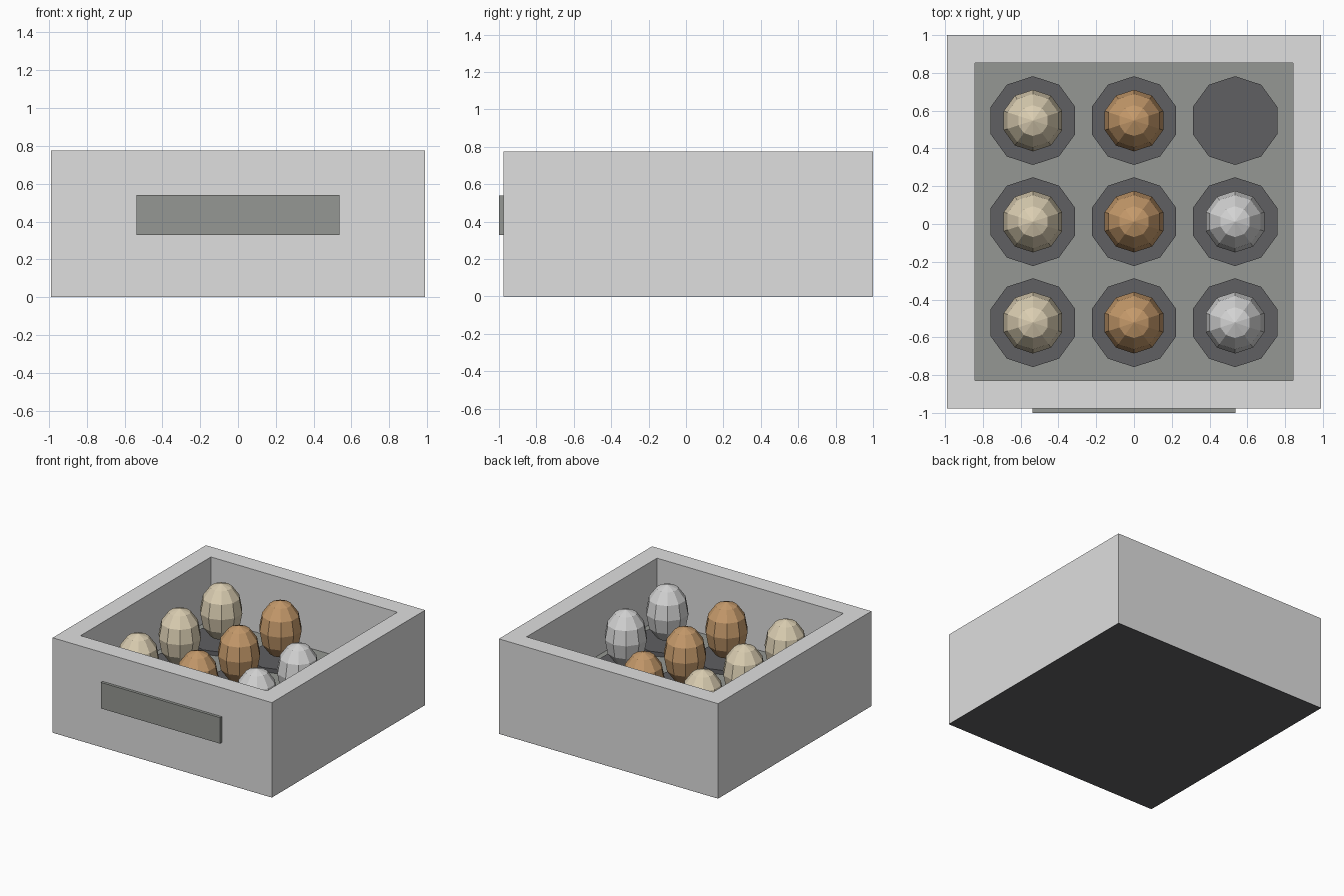
import bpy, bmesh, math

if "Cube" in bpy.data.objects:
    bpy.data.objects.remove(bpy.data.objects["Cube"])


def material(name, rgb):
    """Flat material from display (sRGB) values."""
    m = bpy.data.materials.new(name)
    lin = [((c + 0.055) / 1.055) ** 2.4 for c in rgb]
    m.diffuse_color = (*lin, 1)
    m.use_nodes = True
    m.node_tree.nodes["Principled BSDF"].inputs["Base Color"].default_value = m.diffuse_color
    return m


GREY = material("light_grey", (0.873, 0.873, 0.873))
TRAY = material("greenish_grey", (0.585, 0.595, 0.577))
DARK = material("dark_grey", (0.375, 0.375, 0.385))
CREAM = material("cream", (0.86, 0.81, 0.70))
BROWN = material("brown", (0.775, 0.605, 0.42))
SILVER = material("silver", (0.83, 0.83, 0.83))


def finish(name, bm, mat):
    bmesh.ops.recalc_face_normals(bm, faces=bm.faces)
    mesh = bpy.data.meshes.new(name)
    bm.to_mesh(mesh)
    bm.free()
    mesh.materials.append(mat)
    ob = bpy.data.objects.new(name, mesh)
    bpy.context.collection.objects.link(ob)
    return ob


def box(name, lo, hi, mat):
    bm = bmesh.new()
    bmesh.ops.create_cube(bm, size=1)
    for v in bm.verts:
        v.co = [(a + b) / 2 + c * (b - a) for a, b, c in zip(lo, hi, v.co)]
    return finish(name, bm, mat)


def lathe(name, profile, loc, mat, n=10):
    """Turn (radius, z) points around z, one corner pointing at +y."""
    bm = bmesh.new()
    rings = []
    for r, z in profile:
        count = n if r > 1e-4 else 1
        rings.append([bm.verts.new((loc[0] + r * math.sin(math.tau * i / n),
                                    loc[1] + r * math.cos(math.tau * i / n),
                                    loc[2] + z)) for i in range(count)])
    for a, b in zip(rings, rings[1:]):
        for i in range(n):
            j = (i + 1) % n
            quad = [a[i % len(a)], a[j % len(a)], b[j % len(b)], b[i % len(b)]]
            bm.faces.new(list(dict.fromkeys(quad)))
    for ring in (rings[0], rings[-1]):
        if len(ring) == n:
            bm.faces.new(ring)
    return finish(name, bm, mat)


# Crate: block with the top inset to a rim, then extruded down as a cavity
HEIGHT, FLOOR, CUP_TOP = 0.775, 0.27, 0.305
YC = 0.0125
crate = box("crate", (-0.99, -0.977, 0.002), (0.99, 1.0, HEIGHT), GREY)
bm = bmesh.new()
bm.from_mesh(crate.data)
top = max(bm.faces, key=lambda f: f.calc_center_median().z)
bmesh.ops.inset_region(bm, faces=[top], thickness=0.148, use_even_offset=True)
top = bmesh.ops.extrude_discrete_faces(bm, faces=[top])["faces"][0]
rim = [e for e in bm.edges if e.is_boundary and e not in top.edges[:]]
for v in top.verts:
    v.co.z = FLOOR - 0.03
bm.normal_update()
# Fit the cavity to the tray outline
for v in bm.verts:
    if abs(v.co.x) < 0.95:
        v.co.x = math.copysign(0.842, v.co.x)
        v.co.y = YC + math.copysign(0.8405, v.co.y)
bm.to_mesh(crate.data)
bm.free()

# Base pad, inner tray and front plate
box("base_pad", (-0.99, -0.977, 0), (0.99, 1.0, 0.002), DARK)
box("inner_tray", (-0.842, -0.828, FLOOR - 0.03), (0.842, 0.853, FLOOR), TRAY)
box("front_plate", (-0.538, -1.0, 0.328), (0.538, -0.977, 0.54), TRAY)

# Cup discs with eggs, one colour per column, back right cup left empty
HALF = 0.228
egg_profile = [(0.163 * math.sin(math.pi * k / 6), -HALF * math.cos(math.pi * k / 6))
               for k in range(7)]
for col, mat in enumerate((CREAM, BROWN, SILVER)):
    for row in range(3):
        x, y = (col - 1) * 0.535, YC + (row - 1) * 0.535
        lathe(f"cup_{col}_{row}", [(0.235, FLOOR), (0.235, CUP_TOP)], (x, y, 0), DARK)
        if (col, row) != (2, 2):
            lathe(f"egg_{col}_{row}", egg_profile, (x, y, CUP_TOP + HALF), mat)
